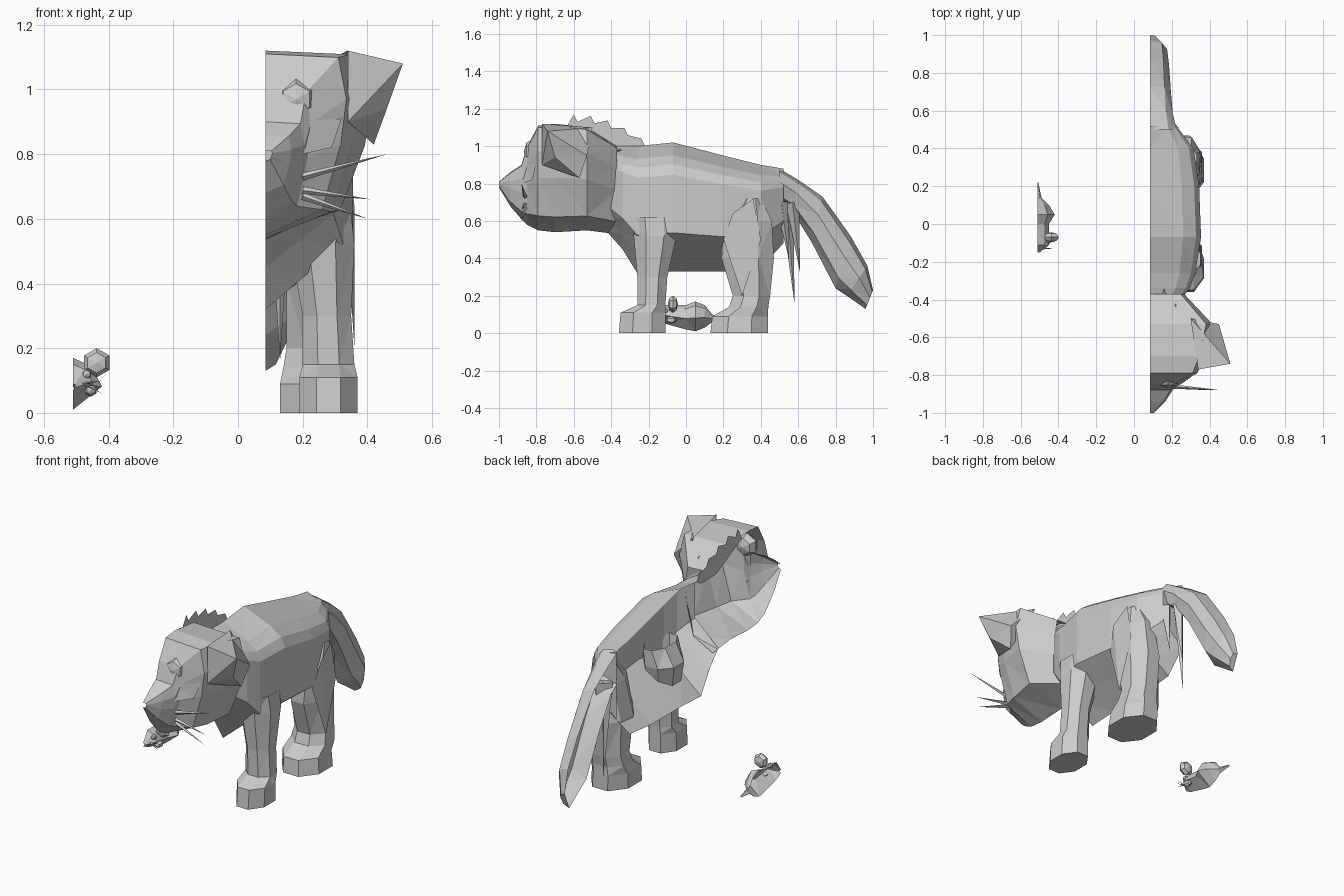
import bpy
import bmesh
import math
from mathutils import Vector

default_cube = bpy.data.objects.get("Cube")
if default_cube:
    bpy.data.objects.remove(default_cube, do_unlink=True)

CAT_MIDDLE = 0.085      # open cut plane of the cat half
MOUSE_MIDDLE = -0.51    # open cut plane of the mouse half

grey = bpy.data.materials.new("plain grey")
grey.use_nodes = True
grey.diffuse_color = (0.6, 0.6, 0.6, 1)
shader = grey.node_tree.nodes["Principled BSDF"]
shader.inputs["Base Color"].default_value = grey.diffuse_color


def finish(name, mesh_builder):
    """Turn a bmesh into a flat shaded grey object."""
    bmesh.ops.recalc_face_normals(mesh_builder, faces=mesh_builder.faces[:])
    mesh = bpy.data.meshes.new(name)
    mesh_builder.to_mesh(mesh)
    mesh_builder.free()
    mesh.materials.append(grey)
    part = bpy.data.objects.new(name, mesh)
    bpy.context.collection.objects.link(part)


def loft(name, rings, closed=False, cap_last=False):
    """Bridge rings of points and triangulate for a faceted look."""
    builder = bmesh.new()
    rows = [[builder.verts.new(point) for point in ring] for ring in rings]
    if cap_last:
        builder.faces.new(rows[-1])
    for row, following in zip(rows, rows[1:]):
        pairs = list(zip(row, following))
        neighbours = pairs[1:] + pairs[:1] if closed else pairs[1:]
        for (near, far), (next_near, next_far) in zip(pairs, neighbours):
            builder.faces.new((near, next_near, next_far, far))
    bmesh.ops.triangulate(builder, faces=builder.faces[:])
    finish(name, builder)


def half_shell(name, middle, profile, stations, cap_last=False):
    """Open half body. Each station gives its upper and lower point on the
    cut plane as (y, z) and its width; the profile is (width share, drop share)."""
    rings = []
    for upper, lower, width in stations:
        ring = []
        for share, drop in profile:
            y, z = Vector(upper).lerp(Vector(lower), drop)
            ring.append((middle + width * share, y, z))
        rings.append(ring)
    loft(name, rings, cap_last=cap_last)


def upright(stations):
    """Vertical stations from (y, top, bottom, width)."""
    return [((y, top), (y, bottom), width) for y, top, bottom, width in stations]


def leg(name, sections):
    """Leg from chamfered box rings: (z, inner x, outer x, front y, back y)."""
    rings = []
    for z, inner, outer, front, back in sections:
        centre_x, centre_y = (inner + outer) / 2, (front + back) / 2
        ring = []
        for side in range(8):
            angle = math.pi * (side + 0.5) / 4
            ring.append((centre_x + math.cos(angle) * (outer - inner) * 0.54,
                         centre_y + math.sin(angle) * (back - front) * 0.54, z))
        rings.append(ring)
    loft(name, rings, closed=True, cap_last=True)


def spike(name, base, tip, radius):
    """Pointed four-sided hair."""
    base, tip = Vector(base), Vector(tip)
    axis = tip - base
    builder = bmesh.new()
    bmesh.ops.create_cone(builder, cap_ends=True, segments=4, radius1=radius,
                          radius2=0, depth=axis.length)
    turn = axis.to_track_quat("Z", "Y").to_matrix().to_4x4()
    bmesh.ops.transform(builder, matrix=turn, verts=builder.verts[:])
    bmesh.ops.translate(builder, vec=(base + tip) / 2, verts=builder.verts[:])
    finish(name, builder)


def gem(name, centre, radius, depth):
    """Six-sided faceted ball facing forward."""
    builder = bmesh.new()
    bmesh.ops.create_uvsphere(builder, u_segments=6, v_segments=4, radius=radius)
    for vert in builder.verts:
        x, y, z = vert.co
        vert.co = Vector((x, z * depth, y)) + Vector(centre)
    finish(name, builder)


def sheet(name, points, faces):
    """Small panel from a few points."""
    builder = bmesh.new()
    verts = [builder.verts.new(point) for point in points]
    for face in faces:
        builder.faces.new([verts[index] for index in face])
    finish(name, builder)


# Torso with a ridge along the flank
flank_profile = [(0, 0), (0.65, 0.1), (0.9, 0.17), (1, 0.25), (1, 0.7), (0.5, 0.85), (0, 1)]
half_shell("torso", CAT_MIDDLE, flank_profile, upright([
    (-0.42, 1, 0.54, 0.15),
    (-0.34, 1, 0.45, 0.21),
    (-0.26, 1, 0.32, 0.24),
    (-0.07, 1.02, 0.33, 0.27),
    (0.2, 0.95, 0.33, 0.26),
    (0.4, 0.9, 0.35, 0.23),
    (0.52, 0.88, 0.48, 0.14),
]), cap_last=True)

# Head, from the neck ruff to the nose
face_profile = [(0, 0), (0.9, 0.02), (1, 0.25), (0.93, 0.5), (0.7, 0.86), (0, 1)]
half_shell("head", CAT_MIDDLE, face_profile, upright([
    (-0.37, 1, 0.53, 0.18),
    (-0.53, 1.1, 0.55, 0.33),
    (-0.7, 1.12, 0.54, 0.29),
    (-0.79, 1.11, 0.55, 0.25),
    (-0.85, 1, 0.58, 0.14),
    (-0.88, 0.9, 0.61, 0.12),
    (-0.94, 0.86, 0.68, 0.08),
    (-1, 0.81, 0.78, 0.02),
]))

# Ear: wide flaring block ending in a forward tip
sheet("ear", [(0.51, -0.74, 1.08), (0.34, -0.77, 1.12), (0.3, -0.5, 1.1), (0.45, -0.53, 0.95),
              (0.42, -0.57, 0.83), (0.46, -0.7, 0.94), (0.34, -0.77, 0.9)],
      [(0, 1, 2), (0, 2, 3), (0, 3, 5), (3, 4, 5), (5, 4, 6), (0, 5, 6), (0, 6, 1), (2, 4, 3)])

# Eye, and cheek plate running down to the muzzle
gem("eye", (0.18, -0.82, 0.97), 0.068, 0.7)
sheet("cheek", [(0.19, -0.87, 0.9), (0.32, -0.8, 0.91), (0.29, -0.82, 0.82), (0.2, -0.88, 0.8)],
      [(0, 1, 2), (0, 2, 3)])

# Whiskers fanning out sideways
for reach, height in [(0.46, 0.8), (0.41, 0.66), (0.4, 0.6)]:
    root = (0.2, -0.86, 0.7 + (height - 0.7) * 0.3)
    spike("whisker", root, (reach, -0.88, height), 0.012)

# Jagged mane crest on the cut plane, teeth leaning back
crest = [(-0.64, 1.1)]
for tooth in range(5):
    y, z = -0.6 + tooth * 0.09, 1.17 - tooth * tooth * 0.008
    crest += [(y, z), (y + 0.02, z - 0.04)]
crest += [(-0.26, 0.98), (-0.4, 0.98)]
sheet("mane_crest", [(CAT_MIDDLE, y, z) for y, z in crest], [range(len(crest))])

# Mane locks beside the neck
for x, y, z in [(0.16, -0.34, 0.98), (0.22, -0.42, 1.03)]:
    spike("mane_lock", (x, y - 0.12, z), (x, y, z), 0.045)

# Legs with paws
leg("front_leg", [
    (0.62, 0.22, 0.35, -0.29, -0.05),
    (0.52, 0.16, 0.36, -0.28, -0.05),
    (0.3, 0.2, 0.35, -0.26, -0.1),
    (0.15, 0.2, 0.36, -0.26, -0.11),
    (0.11, 0.19, 0.37, -0.35, -0.11),
    (0, 0.19, 0.37, -0.36, -0.11),
])
leg("hind_leg", [
    (0.72, 0.24, 0.33, 0.3, 0.4),
    (0.6, 0.2, 0.35, 0.2, 0.46),
    (0.4, 0.15, 0.35, 0.19, 0.47),
    (0.2, 0.15, 0.35, 0.25, 0.45),
    (0.14, 0.14, 0.36, 0.23, 0.44),
    (0.09, 0.13, 0.36, 0.14, 0.44),
    (0, 0.13, 0.37, 0.13, 0.44),
])

# Haunch fold over the thigh
sheet("haunch_fold", [(0.34, 0.2, 0.5), (0.36, 0.25, 0.64), (0.35, 0.36, 0.72),
                      (0.355, 0.4, 0.5), (0.36, 0.3, 0.2)], [(0, 1, 4), (1, 2, 3, 4)])

# Drooping tail
tail_profile = [(0, 0), (0.7, 0.1), (1, 0.4), (0.8, 0.8), (0, 1)]
half_shell("tail", CAT_MIDDLE, tail_profile, [
    ((0.5, 0.88), (0.5, 0.7), 0.14),
    ((0.6, 0.82), (0.57, 0.65), 0.12),
    ((0.73, 0.73), (0.67, 0.49), 0.11),
    ((0.88, 0.52), (0.8, 0.24), 0.1),
    ((0.97, 0.36), (0.86, 0.2), 0.09),
    ((1, 0.23), (0.96, 0.13), 0.04),
], cap_last=True)

# Hair hanging below the tail root
for x, y, z in [(0.13, 0.58, 0.16), (0.16, 0.61, 0.32), (0.2, 0.55, 0.4)]:
    spike("tail_hair", (x, y - 0.04, 0.7), (x, y, z), 0.035)

# Small mouse, also an open half
mouse_profile = [(0, 0), (0.6, 0.15), (1, 0.55), (0, 1)]
half_shell("mouse_body", MOUSE_MIDDLE, mouse_profile, upright([
    (-0.15, 0.09, 0.07, 0.01),
    (-0.11, 0.15, 0.05, 0.06),
    (0, 0.15, 0.02, 0.06),
    (0.05, 0.17, 0.01, 0.09),
    (0.1, 0.15, 0.03, 0.06),
    (0.14, 0.1, 0.06, 0.02),
    (0.22, 0.08, 0.07, 0.003),
]))
gem("mouse_ear", (-0.437, -0.07, 0.155), 0.045, 0.6)
gem("mouse_eye", (-0.468, -0.11, 0.12), 0.016, 1)
gem("mouse_paw", (-0.455, -0.08, 0.07), 0.02, 1.4)
for hair in range(3):
    spike("mouse_whisker", (-0.48, -0.13, 0.09), (-0.42, -0.13, 0.1 - hair * 0.02), 0.004)
